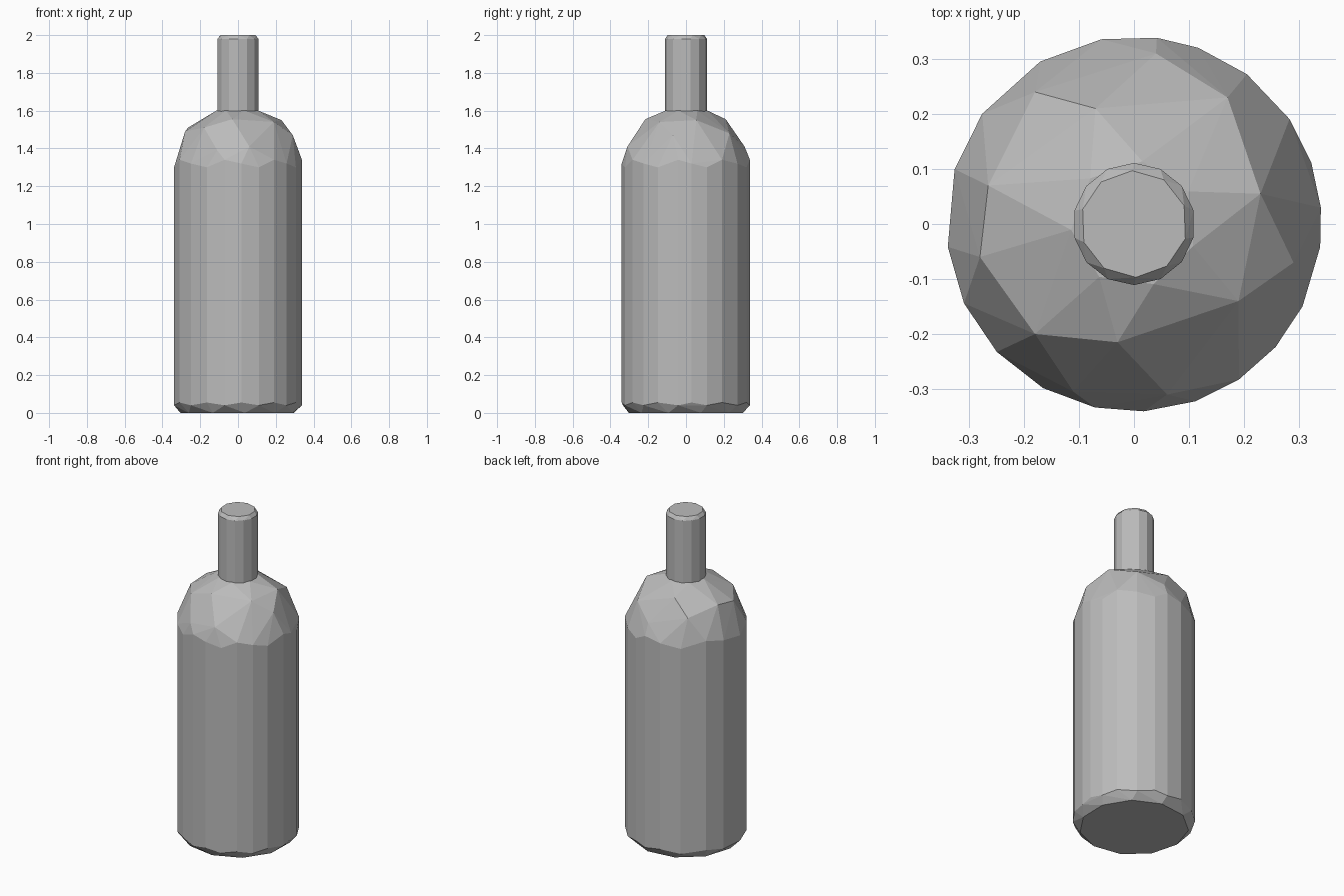
import bpy, bmesh
from math import sin, cos, radians

if "Cube" in bpy.data.objects:
    bpy.data.objects.remove(bpy.data.objects["Cube"], do_unlink=True)

grey = bpy.data.materials.new("plain grey")
grey.use_nodes = True
colour = (0.5, 0.5, 0.5, 1)
grey.diffuse_color = colour
grey.node_tree.nodes["Principled BSDF"].inputs["Base Color"].default_value = colour


def polar(radius, degrees, z):
    a = radians(degrees)
    return (radius * cos(a), radius * sin(a), z)


def ring(radius, z, sides, start=0):
    return [polar(radius, start + 360 * i / sides, z) for i in range(sides)]


def faceted_part(name, points):
    """Flat-shaded solid wrapped tightly around the given points."""
    bm = bmesh.new()
    for p in points:
        bm.verts.new(p)
    result = bmesh.ops.convex_hull(bm, input=bm.verts[:])
    loose = {g for g in result["geom_interior"] + result["geom_unused"]
             if isinstance(g, bmesh.types.BMVert)}
    bmesh.ops.delete(bm, geom=list(loose), context="VERTS")
    bmesh.ops.recalc_face_normals(bm, faces=bm.faces[:])
    mesh = bpy.data.meshes.new(name)
    bm.to_mesh(mesh)
    bm.free()
    mesh.materials.append(grey)
    obj = bpy.data.objects.new(name, mesh)
    bpy.context.collection.objects.link(obj)
    return obj


# Bottle body: uneven vertical wall edges
wall_angles = [-173, -155, -137, -119, -102, -87, -71, -56, -41, -26, -7,
               5, 19, 34, 53, 70, 83, 100, 120, 144, 163]
body = ring(0.305, 0.0, 11, 15)
for i, angle in enumerate(wall_angles):
    body.append(polar(0.341, angle, 0.04 + 0.015 * (i % 2)))
    body.append(polar(0.341, angle, (1.3, 1.34, 1.32)[i % 3]))

# Shoulder: irregular facet corners, then the rim around the neck
body += [(-0.28, -0.06, 1.49), (-0.18, -0.20, 1.51), (-0.03, -0.215, 1.555),
         (0.19, -0.14, 1.54), (0.29, -0.07, 1.47), (0.23, 0.055, 1.55),
         (0.17, 0.23, 1.48), (-0.07, 0.21, 1.555), (-0.18, 0.24, 1.47),
         (-0.265, 0.07, 1.51), (0.06, -0.31, 1.41), (-0.11, -0.305, 1.39),
         (0.04, 0.31, 1.41)]
body += ring(0.115, 1.6, 7, 31)
faceted_part("bottle_body", body)

# Neck with a narrow chamfer at the lip
neck = ring(0.111, 1.57, 14, 13) + ring(0.111, 1.98, 14, 13)
neck += ring(0.097, 2.0, 10, 20)
faceted_part("bottle_neck", neck)
